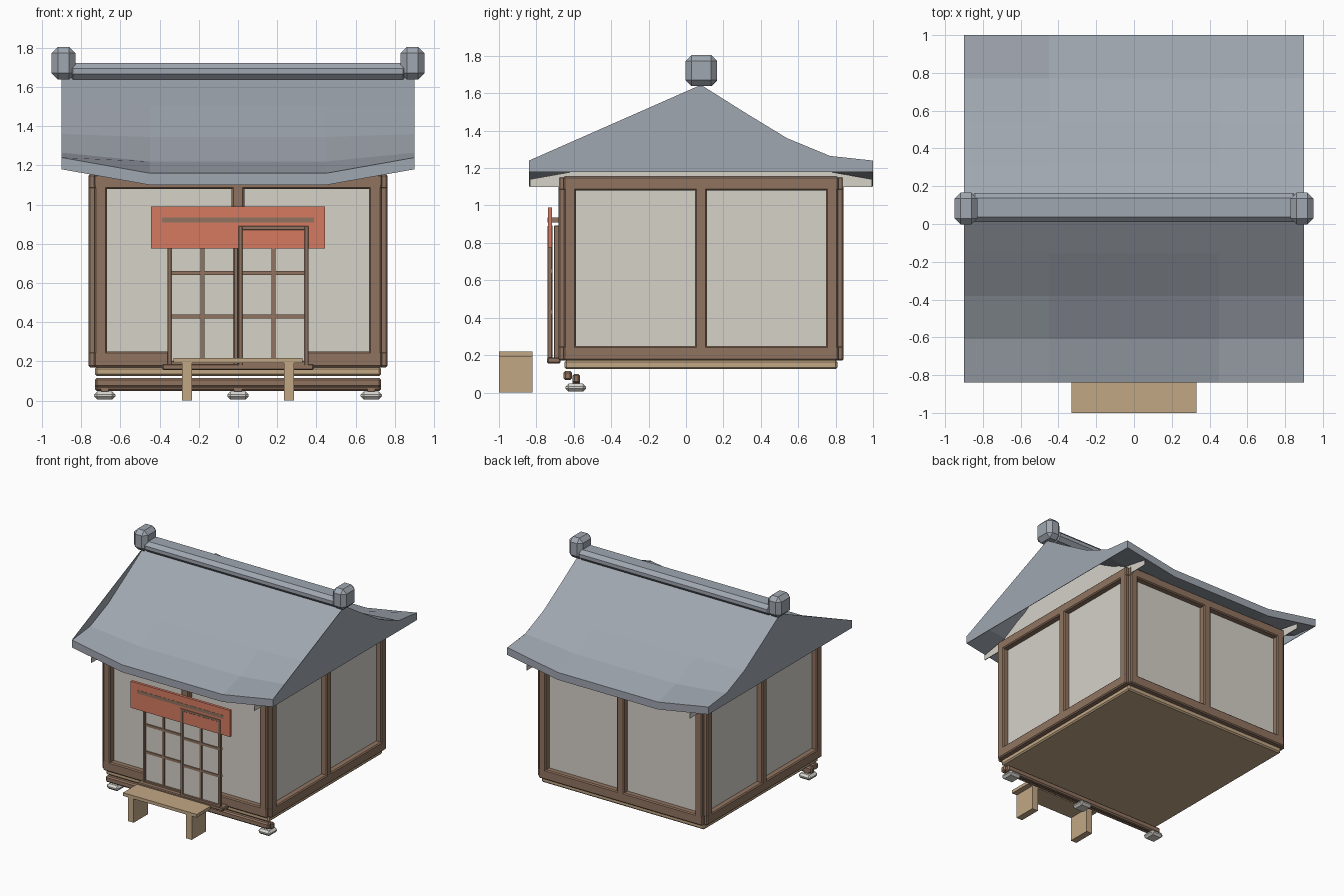
import bpy, bmesh
from math import pi
from mathutils import Matrix, Vector

if "Cube" in bpy.data.objects:
    bpy.data.objects.remove(bpy.data.objects["Cube"], do_unlink=True)


def material(name, rgb):
    lin = [((c / 255 + 0.055) / 1.055) ** 2.4 for c in rgb]
    m = bpy.data.materials.new(name)
    m.use_nodes = True
    m.diffuse_color = (*lin, 1)
    m.node_tree.nodes["Principled BSDF"].inputs["Base Color"].default_value = (*lin, 1)
    return m


WOOD = material("brown wood", (144, 116, 96))
TAN = material("tan wood", (194, 167, 133))
WALL = material("pale plaster", (214, 210, 201))
ROOF = material("slate grey", (160, 167, 176))
RED = material("orange red cloth", (214, 122, 97))
STONE = material("pale stone", (216, 214, 207))

CY = 0.08          # centre line of the house and ridge


def finish(name, bm, mat, bevel=0.0, segments=1):
    bmesh.ops.recalc_face_normals(bm, faces=bm.faces)
    me = bpy.data.meshes.new(name)
    bm.to_mesh(me)
    bm.free()
    me.materials.append(mat)
    ob = bpy.data.objects.new(name, me)
    bpy.context.collection.objects.link(ob)
    if bevel:
        mod = ob.modifiers.new("Bevel", 'BEVEL')
        mod.width = bevel
        mod.segments = segments
    return ob


def box(name, x, y, z, mat, bevel=0.0, turn=None):
    """Box from (min, max) ranges, optionally moved by a matrix."""
    bm = bmesh.new()
    bmesh.ops.create_cube(bm, size=1)
    mid = Vector([(a + b) / 2 for a, b in (x, y, z)])
    size = Vector([b - a for a, b in (x, y, z)])
    bm.transform(Matrix.Translation(mid) @ Matrix.Diagonal((*size, 1)))
    if turn:
        bm.transform(turn)
    return finish(name, bm, mat, bevel)


def plate(name, outline, x0, x1, mat):
    """Outline in (y, z) extruded along x."""
    bm = bmesh.new()
    face = bm.faces.new([bm.verts.new((x0, y, z)) for y, z in outline])
    ext = bmesh.ops.extrude_face_region(bm, geom=[face])
    bmesh.ops.translate(bm, vec=(x1 - x0, 0, 0),
                        verts=[v for v in ext["geom"] if isinstance(v, bmesh.types.BMVert)])
    return finish(name, bm, mat)


# Plaster core and the four timber framed walls
box("plaster_walls", (-0.715, 0.715), (CY - 0.715, CY + 0.715), (0.19, 1.13), WALL)
for i, side in enumerate(("front", "left", "back", "right")):
    turn = Matrix.Translation((0, CY, 0)) @ Matrix.Rotation(i * pi / 2, 4, 'Z')
    deep = (-0.762, -0.70)
    for end, x in (("a", -0.70), ("b", 0.70), ("middle", 0)):
        box(f"{side}_post_{end}", (x - 0.032, x + 0.032), deep, (0.18, 1.15), WOOD, 0.008, turn)
    for end, z in (("bottom", (0.17, 0.25)), ("top", (1.08, 1.155))):
        box(f"{side}_beam_{end}", (-0.735, 0.735), deep, z, WOOD, 0.008, turn)

# Floor slab, front rails and footing stones
box("floor_slab", (-0.73, 0.73), (-0.65, 0.81), (0.125, 0.172), TAN, 0.01)
box("front_rail_outer", (-0.73, 0.73), (-0.655, -0.61), (0.066, 0.115), WOOD, 0.01)
box("front_rail_inner", (-0.73, 0.73), (-0.607, -0.567), (0.05, 0.1), WOOD, 0.01)
for name, x in (("right", -0.68), ("middle", 0), ("left", 0.68)):
    box(f"footing_stone_{name}", (x - 0.054, x + 0.054), (-0.645, -0.535), (0.005, 0.047), STONE, 0.016)
    box(f"footing_peg_{name}", (x - 0.02, x + 0.02), (-0.607, -0.567), (0.03, 0.06), WOOD)


# Sliding lattice doors with pale panes
def door(name, x0, x1, front):
    w, back, low, high = 0.022, front + 0.026, 0.18, 0.892
    mid = (x0 + x1) / 2
    box(f"{name}_pane", (x0 + 0.01, x1 - 0.01), (front + 0.012, back - 0.006), (low, high - 0.01), WALL)
    for n, x in (("a", x0), ("b", x1 - w)):
        box(f"{name}_stile_{n}", (x, x + w), (front, back), (low, high), WOOD, 0.003)
    for n, z in (("bottom", low), ("top", high - w)):
        box(f"{name}_rail_{n}", (x0, x1), (front + 0.001, back), (z, z + w), WOOD, 0.003)
    box(f"{name}_muntin", (mid - 0.01, mid + 0.01), (front + 0.004, back), (low, high), WOOD)
    for n, z in (("low", 0.43), ("high", 0.65)):
        box(f"{name}_crossbar_{n}", (x0, x1), (front + 0.004, back), (z - 0.01, z + 0.01), WOOD)


door("right_door", -0.36, 0.0, -0.706)
door("left_door", 0.002, 0.36, -0.741)
box("door_track", (-0.387, 0.387), (-0.742, -0.67), (0.156, 0.187), WOOD, 0.006)
box("curtain_rod", (-0.387, 0.387), (-0.7395, -0.68), (0.908, 0.935), WOOD)
box("door_curtain", (-0.445, 0.445), (-0.738, -0.716), (0.775, 0.99), RED)

# Bench in front of the door
box("bench_seat", (-0.33, 0.33), (-1.0, -0.82), (0.192, 0.218), TAN)
for name, x in (("right", -0.26), ("left", 0.26)):
    box(f"bench_leg_{name}", (x - 0.026, x + 0.026), (-1.0, -0.82), (0, 0.195), TAN)

# Roof: curved slope profile (distance from ridge, height, sag in the middle)
SLOPE = [(0.92, 1.24, 0.08), (0.69, 1.265, 0.045), (0.46, 1.36, 0.015),
         (0.23, 1.50, 0.0), (0.0, 1.645, 0.0)]
THICK = 0.06
profile = [(CY - d, z, s) for d, z, s in SLOPE] + [(CY + d, z, s) for d, z, s in SLOPE[-2::-1]]
bm = bmesh.new()
rings = []
for x, sag in ((-0.9, 0), (-0.45, 1), (0.45, 1), (0.9, 0)):
    upper = [bm.verts.new((x, y, z - s * sag)) for y, z, s in profile]
    lower = [bm.verts.new((x, y, z - s * sag - THICK)) for y, z, s in reversed(profile)]
    rings.append(upper + lower)
for a, b in zip(rings, rings[1:]):
    for i in range(len(a)):
        j = (i + 1) % len(a)
        bm.faces.new((a[i], a[j], b[j], b[i]))
bm.faces.new(rings[0])
bm.faces.new(rings[-1])
finish("roof_shell", bm, ROOF)

# Gable ends: straight towards the front, curved towards the back
back_edge = [(y, z) for y, z, s in profile[4:]]
gable = [(CY - 0.92, 1.18), (CY - 0.92, 1.24)] + back_edge + [(CY + 0.92, 1.18)]
# Plaster triangles above the side walls
inner = [(CY - 0.915, 1.10), (CY - 0.915, 1.14), (CY - 0.69, 1.18), (CY, 1.55),
         (CY + 0.69, 1.18), (CY + 0.915, 1.14), (CY + 0.915, 1.10)]
for name, s in (("right", -1), ("left", 1)):
    plate(f"gable_end_{name}", gable, s * 0.897, s * 0.901, ROOF)
    plate(f"gable_plaster_{name}", inner, s * 0.726, s * 0.732, WALL)

# Ridge beam with bevelled end blocks
box("ridge_beam", (-0.87, 0.87), (CY - 0.07, CY + 0.085), (1.638, 1.722), ROOF, 0.028)
for name, s in (("right", -1), ("left", 1)):
    x = s * 0.89
    box(f"ridge_block_{name}", (x - 0.061, x + 0.061), (CY - 0.082, CY + 0.086), (1.638, 1.805), ROOF, 0.032)
